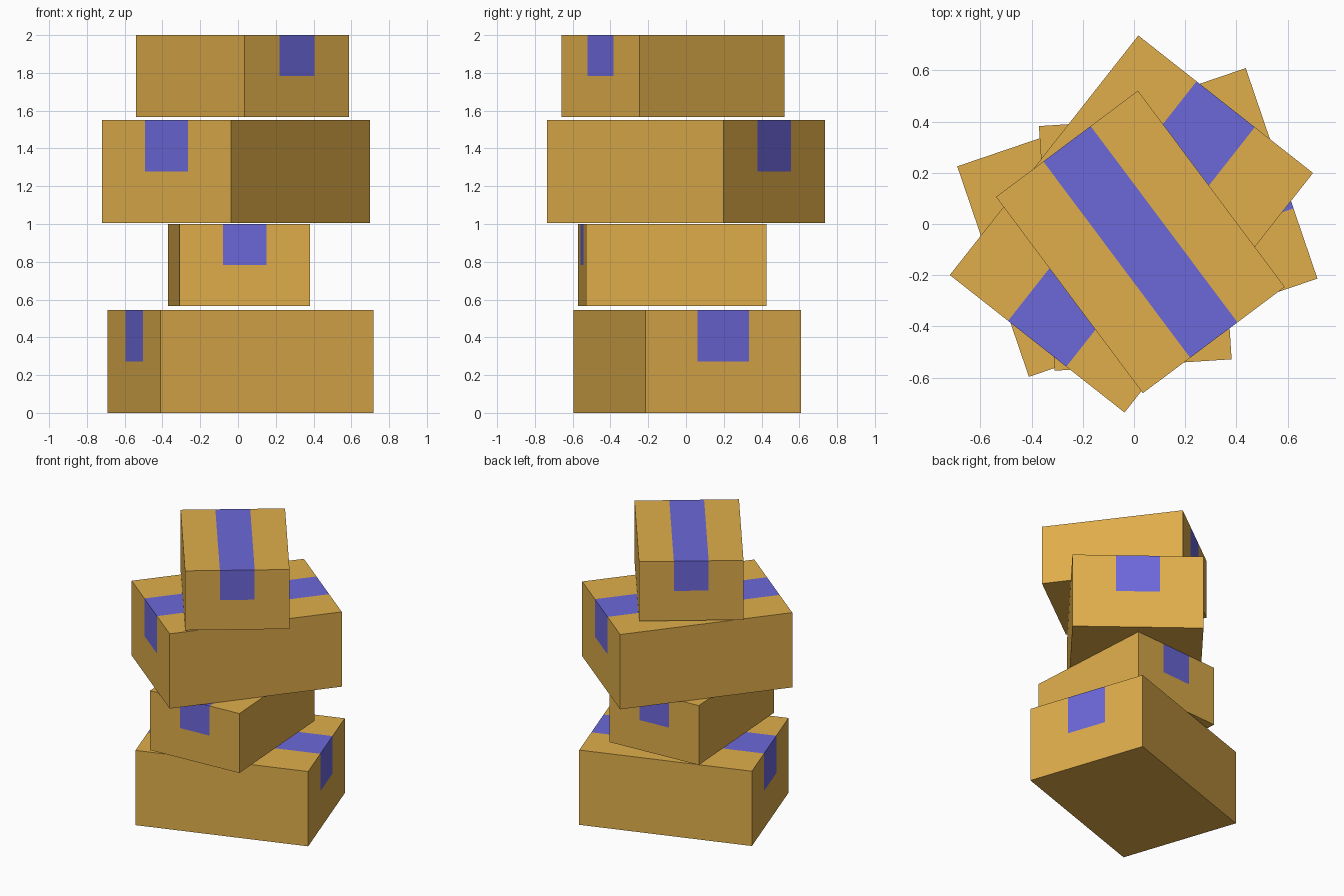
import bpy, bmesh
from math import radians
from mathutils import Matrix, Vector

if "Cube" in bpy.data.objects:
    bpy.data.objects.remove(bpy.data.objects["Cube"])


def material(name, color):
    mat = bpy.data.materials.new(name)
    mat.diffuse_color = color
    mat.use_nodes = True
    mat.node_tree.nodes["Principled BSDF"].inputs["Base Color"].default_value = mat.diffuse_color
    return mat


CARD = material("cardboard", (0.74, 0.42, 0.07, 1))
TAPE = material("tape", (0.15, 0.138, 0.70, 1))


def taped_box(name, size, center, bottom, angle):
    """Carton with a flush tape band along local x, folding halfway down both ends."""
    length, width, height = size
    bm = bmesh.new()
    bmesh.ops.create_cube(bm, size=1, matrix=Matrix.Diagonal((*size, 1)))

    # cut the tape outline into the faces
    half_tape = width / 6
    for co, no in (((0, half_tape, 0), (0, 1, 0)),
                   ((0, -half_tape, 0), (0, 1, 0)),
                   ((0, 0, 0), (0, 0, 1))):
        bmesh.ops.bisect_plane(bm, geom=bm.verts[:] + bm.edges[:] + bm.faces[:],
                               plane_co=Vector(co), plane_no=Vector(no))

    # colour the strip on the upper half
    for f in bm.faces:
        c = f.calc_center_median()
        if abs(c.y) < half_tape and c.z > 0.01:
            f.material_index = 1

    mesh = bpy.data.meshes.new(name)
    bm.to_mesh(mesh)
    bm.free()
    mesh.materials.append(CARD)
    mesh.materials.append(TAPE)
    box = bpy.data.objects.new(name, mesh)
    box.location = (*center, bottom + height / 2)
    box.rotation_euler.z = radians(angle)
    bpy.context.collection.objects.link(box)


LARGE = (1.19, 0.868, 0.546)
SMALL = (0.957, 0.692, 0.434)

# stack from the ground up
taped_box("bottom_box", LARGE, (0.013, 0.006), 0.0, 18.8)
taped_box("lower_middle_box", SMALL, (0.005, -0.073), 0.566, 93.7)
taped_box("upper_middle_box", LARGE, (-0.01, 0.0), 1.004, 51.8)
taped_box("top_box", SMALL, (0.025, -0.07), 1.566, -53.2)
